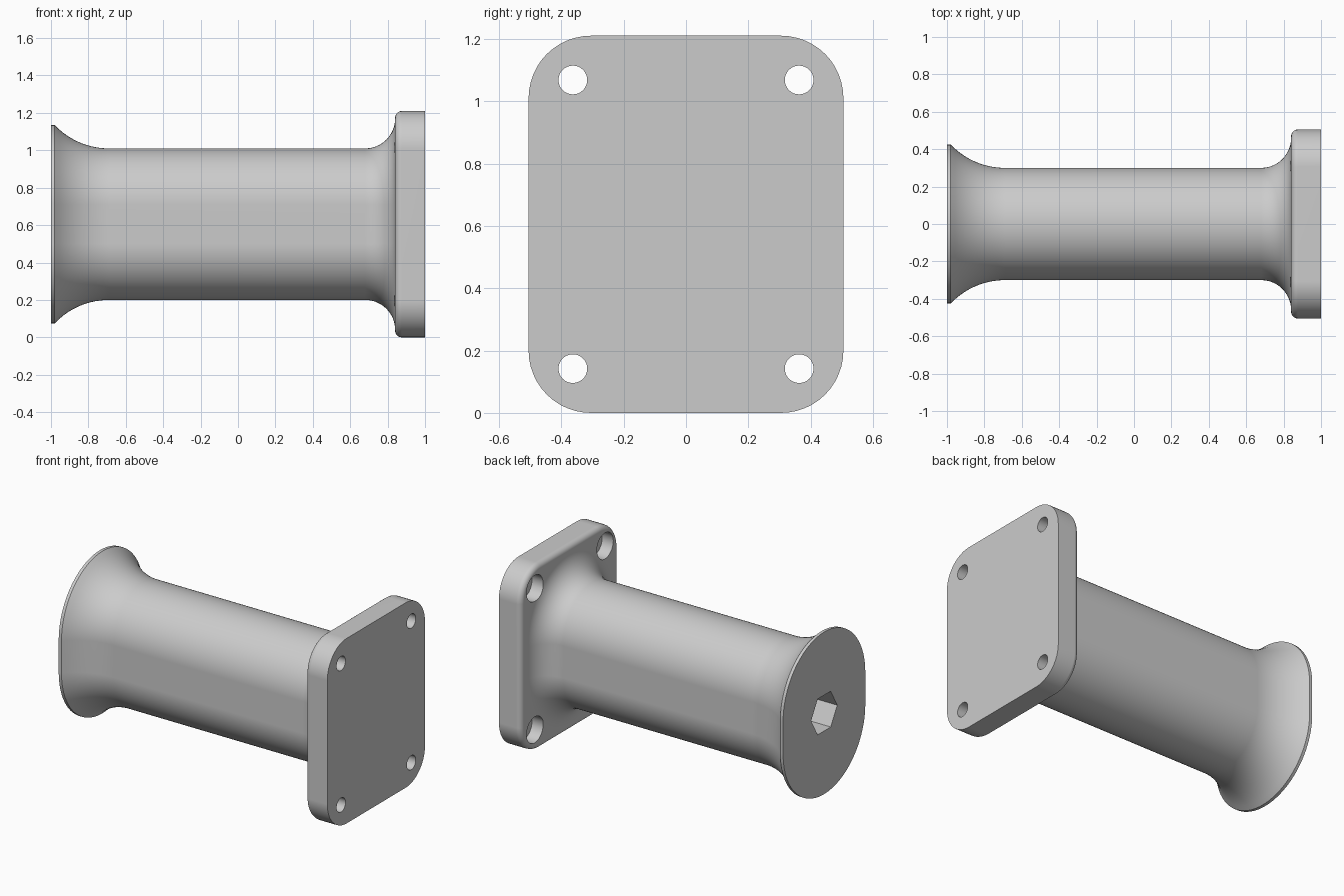
import bpy, bmesh
from math import sin, cos, pi, radians, sqrt

cube = bpy.data.objects.get("Cube")
if cube:
    bpy.data.objects.remove(cube, do_unlink=True)

MID = 0.605  # height of the long axis

grey = bpy.data.materials.new("plain grey")
grey.use_nodes = True
colour = (0.6, 0.6, 0.6, 1)
grey.diffuse_color = colour
grey.node_tree.nodes["Principled BSDF"].inputs["Base Color"].default_value = colour


def loft(name, profile, core_y=0.0, core_z=0.0, y=0.0, z=MID, steps=12):
    """Loft along x: each (x, radius) ring is a core rectangle grown by the radius."""
    bm = bmesh.new()
    rings = []
    for x, r in profile:
        ring = []
        for q in range(4):
            sy = 1 if q in (0, 3) else -1
            sz = 1 if q < 2 else -1
            for i in range(steps + 1):
                a = (q + i / steps) * pi / 2
                ring.append(bm.verts.new((x, y + sy * core_y + r * cos(a),
                                          z + sz * core_z + r * sin(a))))
        rings.append(ring)
    n = len(rings[0])
    for a, b in zip(rings, rings[1:]):
        for i in range(n):
            j = (i + 1) % n
            bm.faces.new((a[i], a[j], b[j], b[i]))
    bm.faces.new(rings[0])
    bm.faces.new(rings[-1])
    bmesh.ops.remove_doubles(bm, verts=bm.verts, dist=1e-5)
    bmesh.ops.recalc_face_normals(bm, faces=bm.faces)
    mesh = bpy.data.meshes.new(name)
    bm.to_mesh(mesh)
    bm.free()
    mesh.materials.append(grey)
    obj = bpy.data.objects.new(name, mesh)
    bpy.context.collection.objects.link(obj)
    return obj


def combine(target, other, operation):
    """Apply a boolean and throw the helper away."""
    bpy.context.view_layer.objects.active = target
    mod = target.modifiers.new("combine", 'BOOLEAN')
    mod.operation = operation
    mod.solver = 'EXACT'
    mod.object = other
    bpy.ops.object.modifier_apply(modifier=mod.name)
    bpy.data.objects.remove(other, do_unlink=True)


# Grip: flared end, straight oval shaft, fillet into the plate
STEM, RIM, FLARE, FILLET = 0.3, 0.425, 0.4, 0.16
rise = RIM - STEM
run = sqrt(2 * FLARE * rise - rise ** 2)
sweep = math_end = None
profile = [(-1, RIM)]
for i in range(13):
    dx = run * (1 - i / 12)
    profile.append((-0.98 + run - dx, STEM + FLARE - sqrt(FLARE ** 2 - dx ** 2)))
for i in range(13):
    a = i / 12 * pi / 2
    profile.append((0.84 - FILLET + FILLET * sin(a), STEM + FILLET * (1 - cos(a))))
profile.append((0.92, STEM + FILLET))
handle = loft("mounting_handle", profile, core_z=0.105, steps=24)

# Mounting plate with a rounded inner edge
EDGE = 0.035
plate_profile = [(0.84 + EDGE * (1 - cos(i / 6 * pi / 2)),
                  0.2 - EDGE * (1 - sin(i / 6 * pi / 2))) for i in range(7)]
plate = loft("plate", plate_profile + [(1, 0.2)], core_y=0.305, core_z=0.405)
combine(handle, plate, 'UNION')

# Four counterbored screw holes
for sy in (-1, 1):
    for sz in (-1, 1):
        hole = [(0.6, 0.085), (0.92, 0.085), (0.92, 0.046), (1.1, 0.046)]
        combine(handle, loft("screw_hole", hole, y=sy * 0.363, z=MID + sz * 0.463), 'DIFFERENCE')

# Hexagonal socket in the flared end
bpy.ops.mesh.primitive_cylinder_add(vertices=6, radius=0.135, depth=0.8,
                                    location=(-1.1, 0, MID), rotation=(0, pi / 2, 0))
socket = bpy.context.object
bpy.ops.object.transform_apply(location=True, rotation=True, scale=True)
# Turn the hexagon so that two corners lie sideways
span_y = max(v.co.y for v in socket.data.vertices)
if span_y < 0.13:
    for v in socket.data.vertices:
        v.co.y, v.co.z = -(v.co.z - MID), v.co.y + MID
socket.data.materials.append(grey)
combine(handle, socket, 'DIFFERENCE')

# Smooth curved walls, crisp edges, flat end faces
bpy.ops.object.select_all(action='DESELECT')
handle.select_set(True)
bpy.context.view_layer.objects.active = handle
bpy.ops.object.shade_smooth_by_angle(angle=radians(30))
weighted = handle.modifiers.new("even_shading", 'WEIGHTED_NORMAL')
weighted.keep_sharp = True
